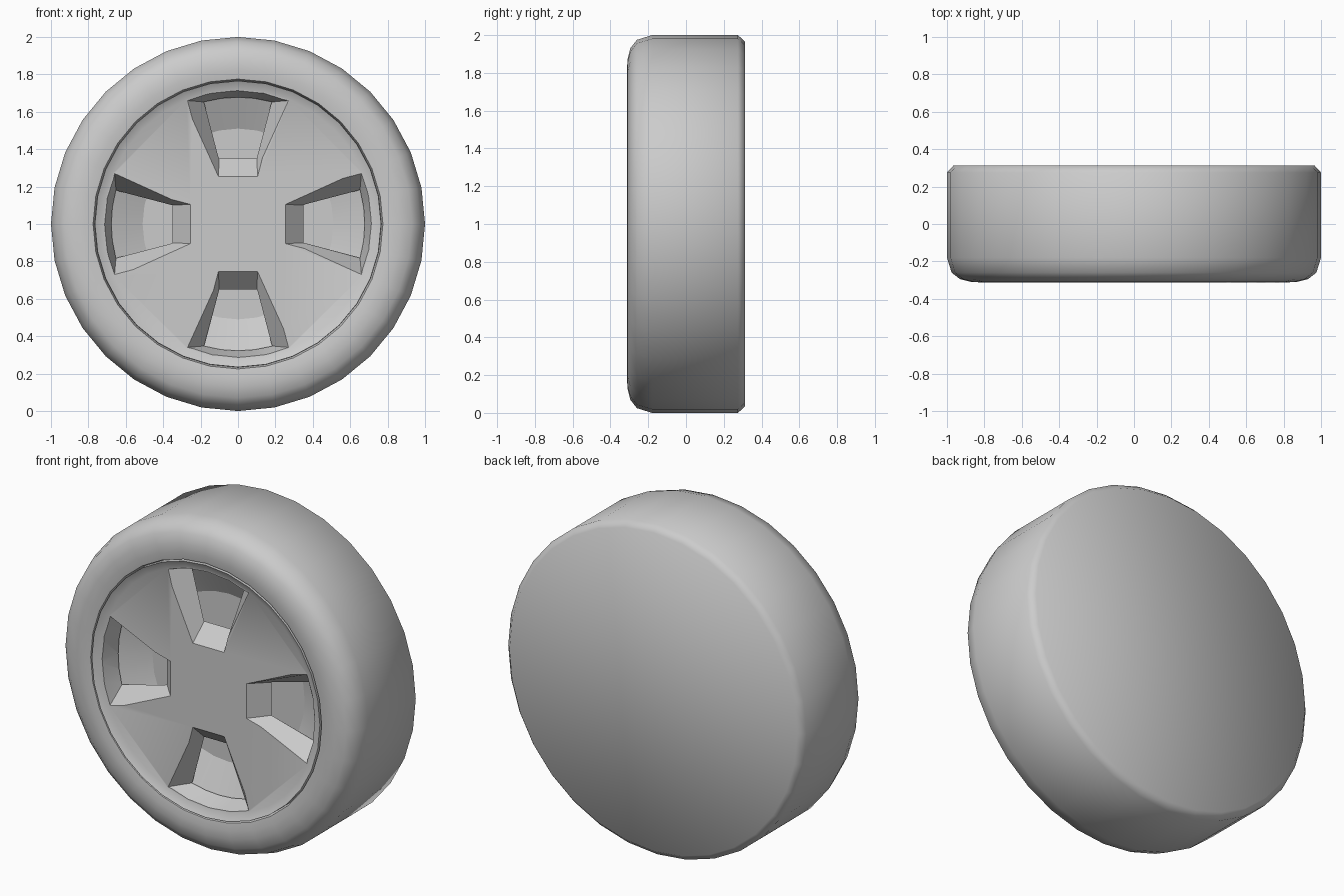
import bpy, bmesh, math
from mathutils import Matrix, Vector

if "Cube" in bpy.data.objects:
    bpy.data.objects.remove(bpy.data.objects["Cube"])

SEGMENTS = 32
CENTRE = Vector((0, 0, 1))

grey = bpy.data.materials.new("plain grey")
grey.use_nodes = True
colour = (0.6, 0.6, 0.6, 1)
grey.diffuse_color = colour
grey.node_tree.nodes["Principled BSDF"].inputs["Base Color"].default_value = colour


def make_object(name, bm):
    mesh = bpy.data.meshes.new(name)
    bmesh.ops.recalc_face_normals(bm, faces=bm.faces)
    bm.to_mesh(mesh)
    bm.free()
    mesh.materials.append(grey)
    obj = bpy.data.objects.new(name, mesh)
    bpy.context.collection.objects.link(obj)
    return obj


def lathe(name, profile, cap_start=False, cap_end=False):
    """Turn (radius, y) points around the axle; ends may be closed flat."""
    bm = bmesh.new()
    rings = []
    for radius, y in profile:
        ring = []
        for i in range(SEGMENTS):
            a = math.tau * i / SEGMENTS
            ring.append(bm.verts.new(CENTRE + Vector((radius * math.sin(a), y, radius * math.cos(a)))))
        rings.append(ring)
    for r0, r1 in zip(rings, rings[1:]):
        for i in range(SEGMENTS):
            j = (i + 1) % SEGMENTS
            bm.faces.new((r0[i], r0[j], r1[j], r1[i]))
    if cap_start:
        bm.faces.new(rings[0])
    if cap_end:
        bm.faces.new(rings[-1])
    return make_object(name, bm)


def smooth(obj, degrees):
    bpy.ops.object.select_all(action="DESELECT")
    obj.select_set(True)
    bpy.context.view_layer.objects.active = obj
    bpy.ops.object.shade_smooth_by_angle(angle=math.radians(degrees))


# Tyre: rounded front shoulder, flat closed back with a small chamfer
tyre = lathe("tyre", [(0.765, -0.27), (0.775, -0.305), (0.82, -0.312), (0.87, -0.31),
                      (0.93, -0.295), (0.975, -0.26), (1.0, -0.18), (1.0, 0.275),
                      (0.965, 0.313)], cap_end=True)
smooth(tyre, 50)

# Wheel disc: raised lip sloping in to a flat face
wheel_disc = lathe("wheel_disc", [(0.72, -0.283), (0.765, -0.308), (0.77, -0.18)],
                   cap_start=True, cap_end=True)


def outline(bottom, half_bottom, side, half_top, y):
    """Tapered window outline with an arched outer edge."""
    radius = math.hypot(half_top, side)
    spread = math.atan2(half_top, side)
    points = [(-half_bottom, bottom), (half_bottom, bottom)]
    for t in (1, 0.5, 0, -0.5, -1):
        points.append((radius * math.sin(spread * t), radius * math.cos(spread * t)))
    return [Vector((x, y, z)) for x, z in points]


# Window cutters: four flared openings around the axle
front = outline(0.255, 0.105, 0.66, 0.27, -0.283)
back = outline(0.355, 0.10, 0.652, 0.178, -0.175)
start = [f + (f - b) * 0.5 for f, b in zip(front, back)]
bm = bmesh.new()
for quarter in range(4):
    turn = Matrix.Rotation(quarter * math.pi / 2, 3, "Y")
    a = [bm.verts.new(CENTRE + turn @ p) for p in start]
    b = [bm.verts.new(CENTRE + turn @ p) for p in back]
    bm.faces.new(a)
    bm.faces.new(b)
    for i in range(len(a)):
        j = (i + 1) % len(a)
        bm.faces.new((a[i], a[j], b[j], b[i]))
cutter = make_object("window_cutter", bm)
cutter.hide_render = True

cut = wheel_disc.modifiers.new("windows", "BOOLEAN")
cut.operation = "DIFFERENCE"
cut.solver = "EXACT"
cut.object = cutter
bpy.context.view_layer.objects.active = wheel_disc
bpy.ops.object.modifier_apply(modifier=cut.name)
bpy.data.objects.remove(cutter)
smooth(wheel_disc, 32)

# Inner bowl seen through the windows
inner_bowl = lathe("inner_bowl", [(0.70, -0.178), (0.51, -0.09)], cap_end=True)
smooth(inner_bowl, 20)
